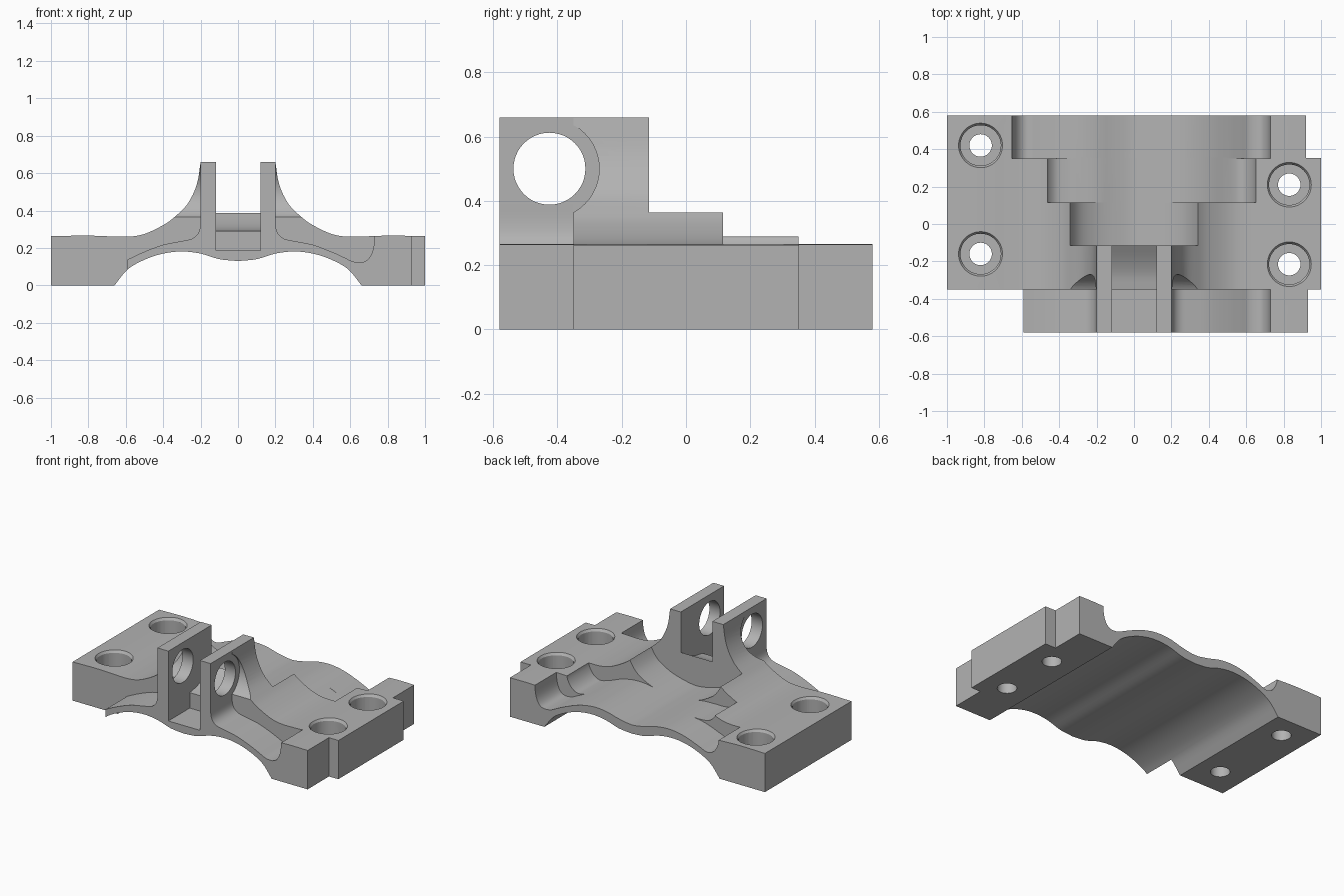
import bpy, bmesh, math
from mathutils import Vector, Matrix

if "Cube" in bpy.data.objects:
    bpy.data.objects.remove(bpy.data.objects["Cube"])

metal = bpy.data.materials.new("plain_grey")
metal.use_nodes = True
GREY = (0.45, 0.45, 0.45, 1)
metal.diffuse_color = GREY
metal.node_tree.nodes["Principled BSDF"].inputs["Base Color"].default_value = GREY


def smooth(points, steps=4):
    """Catmull-Rom curve through a short list of points."""
    p = [Vector(q) for q in points]
    p = [2 * p[0] - p[1]] + p + [2 * p[-1] - p[-2]]
    out = []
    for a, b, c, d in zip(p, p[1:], p[2:], p[3:]):
        for i in range(steps):
            t = i / steps
            out.append(0.5 * (2 * b + (c - a) * t + (2 * a - 5 * b + 4 * c - d) * t * t
                              + (3 * b - a - 3 * c + d) * t ** 3))
    return [tuple(v) for v in out] + [tuple(points[-1])]


def flip(points):
    return [(-x, z) for x, z in reversed(points)]


def make(name, bm):
    bmesh.ops.recalc_face_normals(bm, faces=bm.faces)
    mesh = bpy.data.meshes.new(name)
    bm.to_mesh(mesh)
    bm.free()
    mesh.materials.append(metal)
    ob = bpy.data.objects.new(name, mesh)
    bpy.context.collection.objects.link(ob)
    return ob


def prism(name, outline, lo, hi, along="y"):
    """Extrude an outline (x,z along y, or y,z along x)."""
    bm = bmesh.new()
    place = (lambda u, w: (u, lo, w)) if along == "y" else (lambda u, w: (lo, u, w))
    face = bm.faces.new([bm.verts.new(place(u, w)) for u, w in outline])
    new = bmesh.ops.extrude_face_region(bm, geom=[face])["geom"]
    shift = Vector((0, hi - lo, 0) if along == "y" else (hi - lo, 0, 0))
    bmesh.ops.translate(bm, vec=shift, verts=[v for v in new if isinstance(v, bmesh.types.BMVert)])
    return make(name, bm)


def cylinder(name, r, depth, centre, sideways=False, r2=None):
    bm = bmesh.new()
    m = Matrix.Translation(centre)
    if sideways:
        m = m @ Matrix.Rotation(math.pi / 2, 4, "Y")
    bmesh.ops.create_cone(bm, cap_ends=True, segments=48, radius1=r,
                          radius2=r2 or r, depth=depth, matrix=m)
    return make(name, bm)


def cut(body, cutter):
    cutter.hide_render = True
    mod = body.modifiers.new("cut", "BOOLEAN")
    mod.operation, mod.solver, mod.object = "DIFFERENCE", "EXACT", cutter
    bpy.context.view_layer.objects.active = body
    bpy.ops.object.modifier_apply(modifier=mod.name)
    bpy.data.objects.remove(cutter)


def open_top(points):
    return points + [(points[-1][0], 1), (points[0][0], 1)]


# Body: flared top over a wavy arched underside
flare = smooth([(-1, .263), (-.8, .266), (-.6, .26), (-.5, .275), (-.4, .322),
                (-.34, .365), (-.27, .435), (-.22, .54), (-.2, .66)])
arch = smooth([(-.66, 0), (-.59, .085), (-.5, .137), (-.4, .17), (-.3, .181),
               (-.2, .17), (-.1, .14), (0, .13)])
under = arch + flip(arch)[1:]
body = prism("clamp_bracket", flare + flip(flare) + [(1, 0)] + under[::-1] + [(-1, 0)], -.58, .58)

# Stepped channels that leave a thin wavy shell
half = [(-.3, .235), (-.2, .23), (-.1, .205), (0, .19)]
shell = half + flip(half)[1:]
slope = [(-.5, .18), (-.4, .217)]
groove = [(.57, .148), (.62, .126), (.68, .128), (.715, .17), (.73, .24), (.73, .3)]
bowl = [(-.34, .38), (-.34, .36), (-.29, .29), (-.2, .236), (-.1, .205), (0, .19)]
centre = bowl + flip(bowl)[1:]
middle = ([(-.46, .3), (-.46, .28), (-.42, .245), (-.36, .235)] + shell + flip(slope)
          + [(.57, .165), (.62, .195), (.65, .25), (.65, .3)])
rear = ([(-.65, .3), (-.65, .24), (-.62, .18), (-.57, .155)] + slope + shell
        + flip(slope) + groove)
for name, path, lo, hi in (("centre", centre, -.115, .12), ("middle", middle, .115, .355),
                           ("rear", rear, .35, .7)):
    cut(body, prism(name, open_top(smooth(path)), lo, hi))

# Front strip: thin shell either side of the lugs
wing = slope + [(-.3, .237), (-.245, .25), (-.212, .28), (-.2, .33), (-.2, .4)]
left_wing = smooth([(-.7, .08), (-.59, .138)] + wing)
right_wing = smooth(flip(wing) + groove)
for path in (left_wing, right_wing):
    cut(body, prism("wing", open_top(path), -.7, -.35))

# End blocks trimmed at the corners
for x0, x1, y0, y1 in ((-1.2, -.59, -.7, -.35), (.93, 1.2, -.7, -.35), (.92, 1.2, .352, .7)):
    cut(body, prism("corner", [(x0, -1), (x1, -1), (x1, 1), (x0, 1)], y0, y1))

# Slot between the lugs, with a ramp rising to the rear
ramp = smooth([(-.35, .29), (-.27, .305), (-.19, .34), (-.1, .395)])
cut(body, prism("slot", [(-.7, .185), (-.35, .185)] + ramp + [(-.1, 1), (-.7, 1)], -.118, .12, "x"))

# Cross pin hole and the round clearance outside each lug
cut(body, cylinder("pin_hole", .112, 1, (0, -.425, .5), True))
for side in (-1, 1):
    cut(body, cylinder("clearance", .155, .6, (side * .5, -.425, .5), True))

# Countersunk screw holes
for x, y in ((-.82, .42), (-.82, -.16), (.83, .21), (.83, -.215)):
    cut(body, cylinder("counterbore", .108, .4, (x, y, .3)))
    cut(body, cylinder("rim", .103, .04, (x, y, .262), r2=.13))
    cut(body, cylinder("screw_hole", .06, 1, (x, y, 0)))

bpy.ops.object.select_all(action="DESELECT")
body.select_set(True)
bpy.context.view_layer.objects.active = body
bpy.ops.object.shade_smooth_by_angle(angle=math.radians(28))
